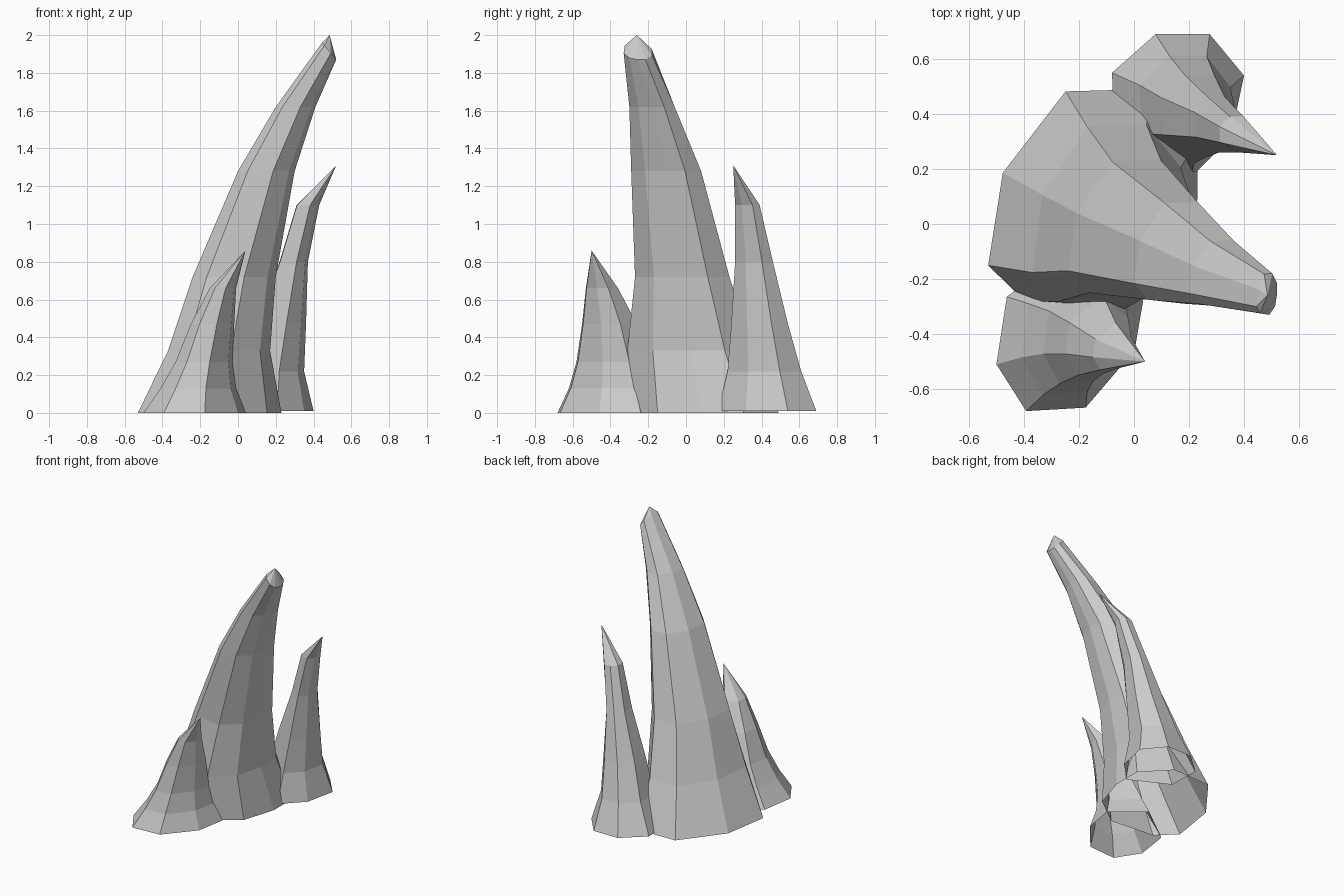
import bpy
import bmesh

# Remove only the default cube
default_cube = bpy.data.objects.get("Cube")
if default_cube:
    bpy.data.objects.remove(default_cube, do_unlink=True)


def make_material(name, colour):
    material = bpy.data.materials.new(name)
    material.use_nodes = True
    material.diffuse_color = colour
    shader = next(node for node in material.node_tree.nodes if node.type == "BSDF_PRINCIPLED")
    shader.inputs["Base Color"].default_value = colour
    return material


stone = make_material("stone_grey", (0.6, 0.6, 0.6, 1))


def make_spike(name, section, levels, apex):
    """Loft a unit cross-section through bounding boxes up to an apex.

    Each level is (z_left, z_right, x_left, x_right, y_front, y_back),
    so a ring may tilt from its left edge to its right edge.
    """
    bm = bmesh.new()
    rings = []
    for z_left, z_right, left, right, front, back in levels:
        ring = []
        for u, v in section:
            x = left + u * (right - left)
            y = front + v * (back - front)
            z = z_left + u * (z_right - z_left)
            ring.append(bm.verts.new((x, y, z)))
        rings.append(ring)

    # Side walls between neighbouring rings
    count = len(section)
    for lower, upper in zip(rings, rings[1:]):
        for i in range(count):
            j = (i + 1) % count
            bm.faces.new((lower[i], lower[j], upper[j], upper[i]))

    # Pointed top; the underside stays open
    tip = bm.verts.new(apex)
    last_ring = rings[-1]
    for i in range(count):
        bm.faces.new((last_ring[i], last_ring[(i + 1) % count], tip))

    bmesh.ops.recalc_face_normals(bm, faces=bm.faces[:])
    mesh = bpy.data.meshes.new(name)
    bm.to_mesh(mesh)
    bm.free()
    mesh.materials.append(stone)
    spike = bpy.data.objects.new(name, mesh)
    bpy.context.collection.objects.link(spike)
    return spike


# Tall leaning spike, cut off at the tip by a steep facet
make_spike(
    name="main_spike",
    section=[(0, .2), (.17, .04), (.62, 0), (.9, .2), (1, .5),
             (1, .77), (.77, 1), (.37, .99), (.07, .62)],
    levels=[
        (0, 0, -.53, .23, -.31, .49),
        (.33, .33, -.37, .17, -.31, .36),
        (.72, .72, -.24, .2, -.27, .23),
        (1.28, 1.28, 0, .3, -.29, .08),
        (1.62, 1.62, .2, .41, -.3, -.06),
        (1.96, 1.87, .445, .52, -.33, -.18),
    ],
    apex=(.485, -.26, 2),
)

# Medium spike behind
make_spike(
    name="back_spike",
    section=[(0, .73), (.02, .28), (.6, 0), (.9, .28),
             (1, .71), (.74, 1), (.33, 1)],
    levels=[
        (.01, .01, -.08, .4, .17, .69),
        (.22, .22, .02, .35, .22, .61),
        (.47, .47, .1, .36, .24, .54),
        (.8, .8, .22, .37, .26, .46),
        (1.1, 1.1, .31, .43, .26, .39),
    ],
    apex=(.52, .25, 1.31),
)

# Small spike in front
make_spike(
    name="front_spike",
    section=[(0, .27), (.2, 0), (.6, .02), (.93, .35),
             (1, .7), (.6, 1), (.07, .66)],
    levels=[
        (0, 0, -.5, .04, -.68, -.05),
        (.13, .13, -.41, -.01, -.62, -.12),
        (.27, .27, -.33, -.03, -.58, -.18),
        (.47, .47, -.25, -.02, -.55, -.26),
        (.66, .66, -.15, -.01, -.53, -.36),
    ],
    apex=(.04, -.5, .86),
)
